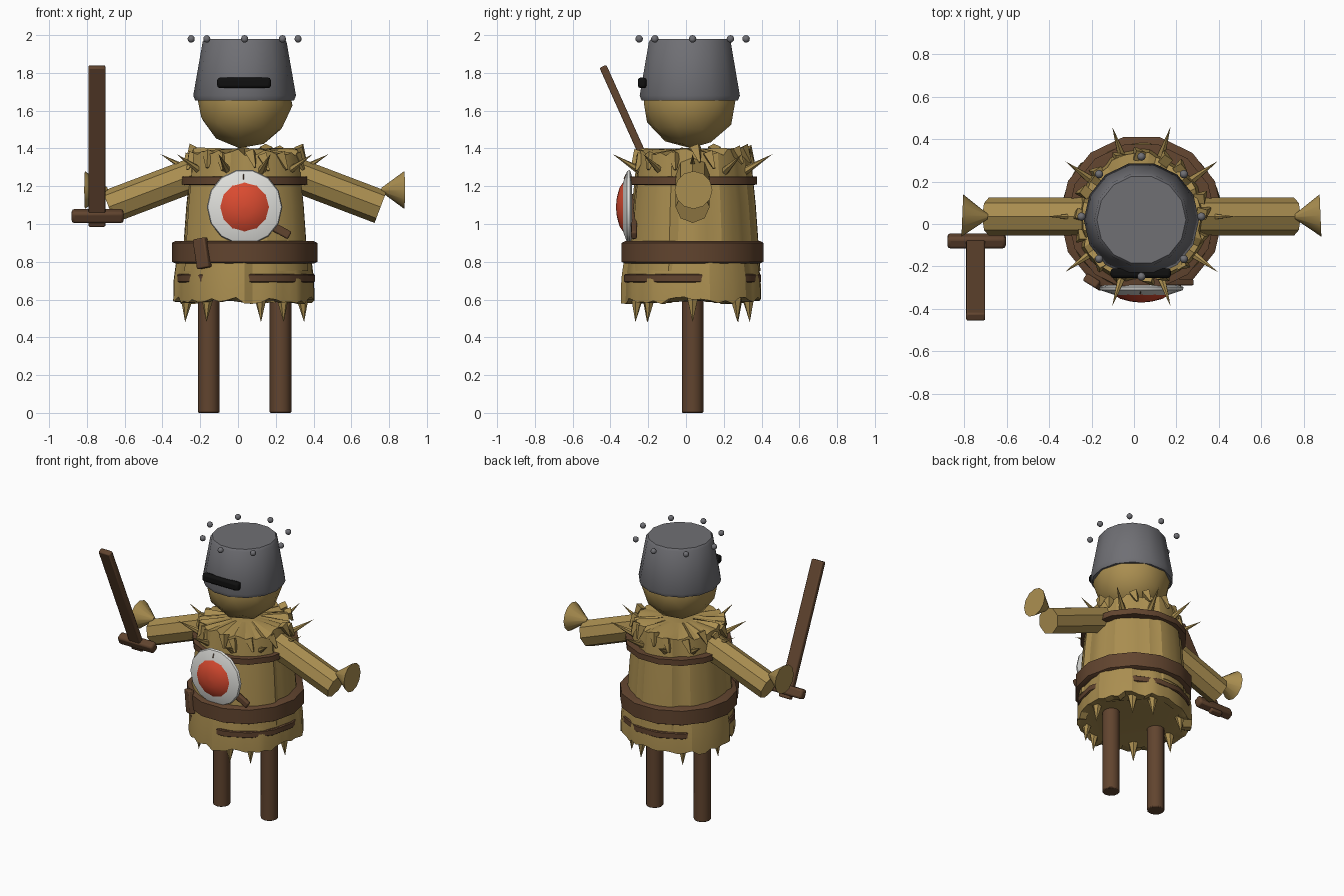
import bpy, bmesh, math, random
from mathutils import Vector

random.seed(4)
if "Cube" in bpy.data.objects:
    bpy.data.objects.remove(bpy.data.objects["Cube"])

CX, CY = 0.035, 0.035          # body axis


def material(name, r, g, b):
    m = bpy.data.materials.new(name)
    m.use_nodes = True
    m.diffuse_color = (r, g, b, 1)
    m.node_tree.nodes["Principled BSDF"].inputs["Base Color"].default_value = (r, g, b, 1)
    return m


straw = material("straw", 0.40, 0.27, 0.08)
wood = material("wood", 0.12, 0.058, 0.028)
iron = material("iron", 0.16, 0.16, 0.175)
white = material("white_paint", 0.75, 0.75, 0.72)
red = material("red_paint", 0.7, 0.07, 0.03)
black = material("black", 0.005, 0.005, 0.005)


def finish(ob, name, mat, bevel=0, angle=35):
    ob.name = ob.data.name = name
    ob.data.materials.append(mat)
    bpy.ops.object.select_all(action="DESELECT")
    ob.select_set(True)
    bpy.context.view_layer.objects.active = ob
    bpy.ops.object.shade_smooth_by_angle(angle=math.radians(angle))
    if bevel:
        b = ob.modifiers.new("Bevel", "BEVEL")
        b.width, b.segments = bevel, 2
    return ob


def rod(name, a, b, r1, r2, mat, sides=8, bevel=0, angle=35):
    """Cylinder or cone running from point a to point b."""
    a, b = Vector(a), Vector(b)
    bpy.ops.mesh.primitive_cone_add(vertices=sides, radius1=r1, radius2=r2,
                                    depth=(b - a).length, location=(a + b) / 2)
    ob = bpy.context.object
    ob.rotation_euler = (b - a).to_track_quat("Z", "Y").to_euler()
    return finish(ob, name, mat, bevel, angle)


def box(name, loc, size, mat, rot=(0, 0, 0), bevel=0.008):
    bpy.ops.mesh.primitive_cube_add(size=1, location=loc, rotation=rot)
    ob = bpy.context.object
    ob.scale = size
    bpy.ops.object.transform_apply(location=False, rotation=False, scale=True)
    return finish(ob, name, mat, bevel)


def new_object(name, bm, mat, bevel=0, angle=35):
    bmesh.ops.recalc_face_normals(bm, faces=bm.faces)
    me = bpy.data.meshes.new(name)
    bm.to_mesh(me)
    bm.free()
    ob = bpy.data.objects.new(name, me)
    bpy.context.collection.objects.link(ob)
    return finish(ob, name, mat, bevel, angle)


def lathe(name, profile, sides, mat, rough=None, bevel=0, angle=35, loc=(CX, CY, 0)):
    """Revolve (radius, z) points; rough(column, row) offsets radius and height."""
    bm = bmesh.new()
    rows = []
    for j, (r, z) in enumerate(profile):
        row = []
        for i in range(sides):
            dr, dz = rough(i, j) if rough else (0, 0)
            t = math.tau * i / sides
            row.append(bm.verts.new(((r + dr) * math.cos(t), (r + dr) * math.sin(t), z + dz)))
        rows.append(row)
    for lo, hi in zip(rows, rows[1:]):
        for i in range(sides):
            k = (i + 1) % sides
            bm.faces.new((lo[i], lo[k], hi[k], hi[i]))
    bm.faces.new(rows[0])
    bm.faces.new(rows[-1])
    ob = new_object(name, bm, mat, bevel, angle)
    ob.location = loc
    return ob


def polar(r, degrees, z):
    t = math.radians(degrees)
    return (CX + r * math.cos(t), CY + r * math.sin(t), z)


# Pleated straw body with ragged rims
PLEATS = 26
depth = [random.uniform(-0.02, 0.012) for _ in range(PLEATS)]
ragged = [random.uniform(-0.025, 0.015) for _ in range(PLEATS * 2)]


def pleat(i, j):
    rim = ragged[i] if j in (2, 3) else 0
    return (depth[i // 2] if j < 3 else 0), rim


lathe("straw_body", [(0.35, 0.75), (0.325, 1.1), (0.295, 1.385), (0.255, 1.39), (0.10, 1.40)],
      PLEATS * 2, straw, pleat, angle=20)


def fringe(i, j):
    return depth[(i // 2 + 5) % PLEATS] * (0.9 if j else 0.5), ragged[i] if j < 2 else 0


lathe("straw_skirt", [(0.32, 0.60), (0.373, 0.60), (0.37, 0.71), (0.352, 0.84)],
      PLEATS * 2, straw, fringe, angle=20)

# Loose straw tufts below the shoulder rim
for i in range(16):
    a = i * 22.5 + random.uniform(-6, 6)
    z = 1.33 + random.uniform(-0.02, 0.03)
    rod(f"straw_tuft_{i}", polar(0.285, a, z + 0.05), polar(0.325, a + 4, z - 0.03),
        0.035, 0.008, straw, 4)

# Shoulder thorns and hanging thorns
for i in range(10):
    rod(f"shoulder_thorn_{i}", polar(0.28, i * 36, 1.275), polar(0.445, i * 36, 1.37),
        0.024, 0, straw, 6)
for i, a in enumerate((0, 49, 74, 130, 180, 230, 286, 311)):
    rod(f"hanging_thorn_{i}", polar(0.305, a, 0.62), polar(0.315, a, 0.48), 0.036, 0, straw, 6)

# Wooden hoops around the body
lathe("belt", [(0.365, 0.79), (0.385, 0.80), (0.385, 0.90), (0.365, 0.91)], 14, wood)
lathe("chest_hoop", [(0.335, 1.207), (0.35, 1.21), (0.35, 1.25), (0.335, 1.252)], 14, wood)
lathe("skirt_hoop", [(0.365, 0.69), (0.372, 0.695), (0.372, 0.73), (0.365, 0.735)], 14, wood)
box("belt_tongue", (-0.19, -0.275, 0.845), (0.075, 0.04, 0.16), wood, (0, math.radians(-10), -0.55))
box("shield_brace", (0.09, -0.275, 1.04), (0.42, 0.03, 0.045), wood, (0, math.radians(29), 0))

# Legs
for side, x in (("right", -0.155), ("left", 0.225)):
    rod(f"{side}_leg", (x, CY, 0), (x, CY, 0.65), 0.057, 0.057, wood, 12, 0.006)

# Arms with flared straw hands
for side, s in (("left", 1), ("right", -1)):
    rod(f"{side}_arm", (CX + s * 0.18, CY, 1.295), (CX + s * 0.72, CY, 1.09), 0.09, 0.09, straw, 8)
    rod(f"{side}_hand", (CX + s * 0.845, CY + 0.005, 1.18), (CX + s * 0.725, CY, 1.18),
        0.1, 0.012, straw, 12)

# Head
bpy.ops.mesh.primitive_ico_sphere_add(subdivisions=2, radius=0.255, location=(CX, 0.02, 1.655),
                                      rotation=(0.05, 0.1, 0.3))
finish(bpy.context.object, "head", straw, angle=60)

# Bucket helmet, visor slit and floating rivets
lathe("helmet", [(0.24, 1.655), (0.262, 1.655), (0.272, 1.68), (0.222, 1.965), (0.21, 1.98)],
      14, iron, angle=45, loc=(CX, 0.02, 0))
box("visor_slit", (0.032, -0.232, 1.747), (0.284, 0.046, 0.056), black, bevel=0.014)
for i in range(8):
    bpy.ops.mesh.primitive_uv_sphere_add(segments=10, ring_count=6, radius=0.02,
                                         location=polar(0.283, i * 45, 1.98))
    finish(bpy.context.object, f"rivet_{i}", iron, angle=60)

# Round shield on the chest
shield = lathe("shield", [(0.17, 0), (0.2, 0.01), (0.195, 0.025), (0.13, 0.047), (0.05, 0.05)],
               14, white, loc=(CX, -0.287, 1.09))
boss = lathe("shield_boss", [(0.132, 0.03), (0.132, 0.045), (0.10, 0.066), (0.05, 0.079), (0.01, 0.083)],
             12, red, loc=(CX, -0.287, 1.09))
for ob in (shield, boss):
    ob.rotation_euler.x = math.pi / 2
rod("shield_peg", (0.03, -0.31, 1.245), (0.03, -0.328, 1.235), 0.022, 0.005, wood, 3)

# Wooden sword in the right hand
low, high = Vector((-0.747, -0.06, 0.99)), Vector((-0.747, -0.44, 1.835))
lean = math.atan2(-(high.y - low.y), high.z - low.z)
box("sword_blade", (low + high) / 2, (0.09, 0.04, (high - low).length), wood, (lean, 0, 0))
box("sword_guard", (-0.743, -0.08, 1.042), (0.276, 0.06, 0.066), wood, (lean, 0, 0), 0.015)
